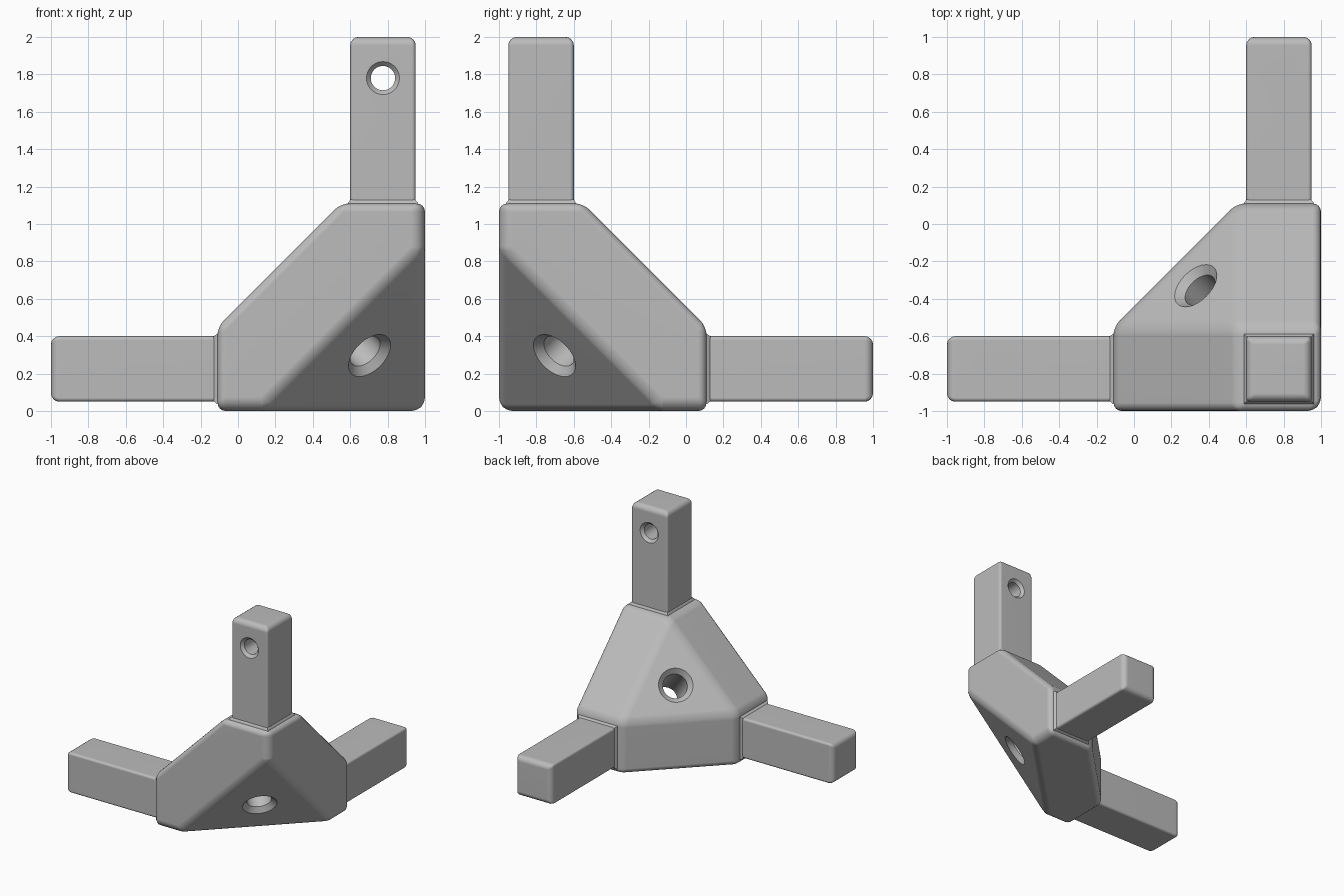
import bpy, bmesh, math
from mathutils import Vector

cube = bpy.data.objects.get("Cube")
if cube:
    bpy.data.objects.remove(cube, do_unlink=True)

grey = bpy.data.materials.new("plain grey")
grey.use_nodes = True
grey.diffuse_color = (0.5, 0.5, 0.5, 1)
grey.node_tree.nodes["Principled BSDF"].inputs["Base Color"].default_value = (0.5, 0.5, 0.5, 1)

REACH = 1.11      # how far the body runs along each arm
WALL = 0.45       # body thickness at each arm
CUT = 0.89        # where the outer corner is sliced off
MID = 0.225       # arm centre line
HALF = 0.175      # half the arm width


def world(p):
    """Distances from the outer corner to scene coordinates."""
    return Vector((1 - p[0], p[1] - 1, p[2]))


def along(axis, u, v, w):
    """Point at u along one arm axis, v and w across it."""
    p = [0, 0, 0]
    p[axis], p[(axis + 1) % 3], p[(axis + 2) % 3] = u, v, w
    return world(p)


def add_object(name, bm):
    bmesh.ops.recalc_face_normals(bm, faces=bm.faces)
    mesh = bpy.data.meshes.new(name)
    bm.to_mesh(mesh)
    bm.free()
    mesh.materials.append(grey)
    obj = bpy.data.objects.new(name, mesh)
    bpy.context.collection.objects.link(obj)
    return obj


def hull(name, points, width=0, weight=None):
    """Convex block with rounded edges; weight(edge) scales the rounding."""
    bm = bmesh.new()
    for p in points:
        bm.verts.new(p)
    bmesh.ops.convex_hull(bm, input=bm.verts)
    bmesh.ops.dissolve_limit(bm, angle_limit=0.02, verts=bm.verts, edges=bm.edges)
    if weight:
        layer = bm.edges.layers.float.new("bevel_weight_edge")
        for e in bm.edges:
            e[layer] = weight(e)
    obj = add_object(name, bm)
    if width:
        bevel = obj.modifiers.new("rounding", "BEVEL")
        bevel.width, bevel.segments = width, 4
        bevel.limit_method = "WEIGHT"
    return obj


def drill(obj, start, end, radius, rim, depth):
    """Hole from start to end with a chamfered rim at both faces."""
    axis = end - start
    half, extra = axis.length / 2, 0.03
    slope = (rim - radius) / depth
    wide = rim + extra * slope
    profile = [(0, -half - extra), (wide, -half - extra), (radius, depth - half),
               (radius, half - depth), (wide, half + extra), (0, half + extra)]
    bm = bmesh.new()
    verts = [bm.verts.new((r, 0, z)) for r, z in profile]
    edges = [bm.edges.new(pair) for pair in zip(verts, verts[1:])]
    bmesh.ops.spin(bm, geom=verts + edges, cent=(0, 0, 0), axis=(0, 0, 1),
                   angle=math.tau, steps=48)
    bmesh.ops.remove_doubles(bm, verts=bm.verts, dist=0.0005)
    turn = axis.to_track_quat("Z", "Y").to_matrix().to_4x4()
    turn.translation = (start + end) / 2
    bm.transform(turn)
    cutter = add_object("hole_cutter", bm)
    cutter.hide_render = True
    boolean = obj.modifiers.new("hole", "BOOLEAN")
    boolean.operation, boolean.solver, boolean.object = "DIFFERENCE", "EXACT", cutter
    return cutter


def finish(obj, cutter=None):
    """Apply modifiers, drop the cutter and shade smoothly."""
    graph = bpy.context.evaluated_depsgraph_get()
    mesh = bpy.data.meshes.new_from_object(obj.evaluated_get(graph))
    obj.modifiers.clear()
    obj.data = mesh
    if cutter:
        bpy.data.objects.remove(cutter, do_unlink=True)
    bpy.ops.object.select_all(action="DESELECT")
    obj.select_set(True)
    bpy.context.view_layer.objects.active = obj
    bpy.ops.object.shade_smooth_by_angle(angle=math.radians(32))
    normals = obj.modifiers.new("even_normals", "WEIGHTED_NORMAL")
    normals.keep_sharp = True


# Corner body: three square ends joined, with the outer corner sliced off
points = []
for axis in range(3):
    points += [along(axis, REACH, v, w) for v in (0, WALL) for w in (0, WALL)]
    points.append(along(axis, CUT, 0, 0))


def body_weight(edge):
    # the three short outer ridges are rounder than the rest
    return 1.0 if edge.calc_length() < 0.3 else 0.6


body = hull("corner_body", points, 0.075, body_weight)
inner = (2 * WALL + REACH) / 3
body_cutter = drill(body, world([CUT / 3] * 3), world([inner] * 3), 0.098, 0.138, 0.04)
finish(body, body_cutter)

# Three arms with a cross hole near each tip and a flared collar at the root
names = ("right", "back", "upper")
for axis, name in enumerate(names):
    sides = (MID - HALF, MID + HALF)
    tip = [along(axis, u, v, w) for u in (1.0, 2.0) for v in sides for w in sides]
    direction = along(axis, 1, 0, 0) - along(axis, 0, 0, 0)

    def arm_weight(edge, d=direction):
        run = abs((edge.verts[1].co - edge.verts[0].co).normalized().dot(d))
        return 0.45 if run > 0.9 else 1.0

    arm = hull(name + "_arm", tip, 0.045, arm_weight)
    centre = along(axis, 1.78, MID, MID)
    bore = Vector((0, HALF, 0)) if axis == 2 else Vector((0, 0, HALF))
    finish(arm, drill(arm, centre - bore, centre + bore, 0.065, 0.088, 0.024))

    flare = []
    for u, h in ((REACH - 0.02, HALF + 0.016), (REACH + 0.004, HALF + 0.012),
                 (REACH + 0.02, HALF - 0.002)):
        flare += [along(axis, u, MID + i * h, MID + j * h) for i in (-1, 1) for j in (-1, 1)]
    finish(hull(name + "_collar", flare))
